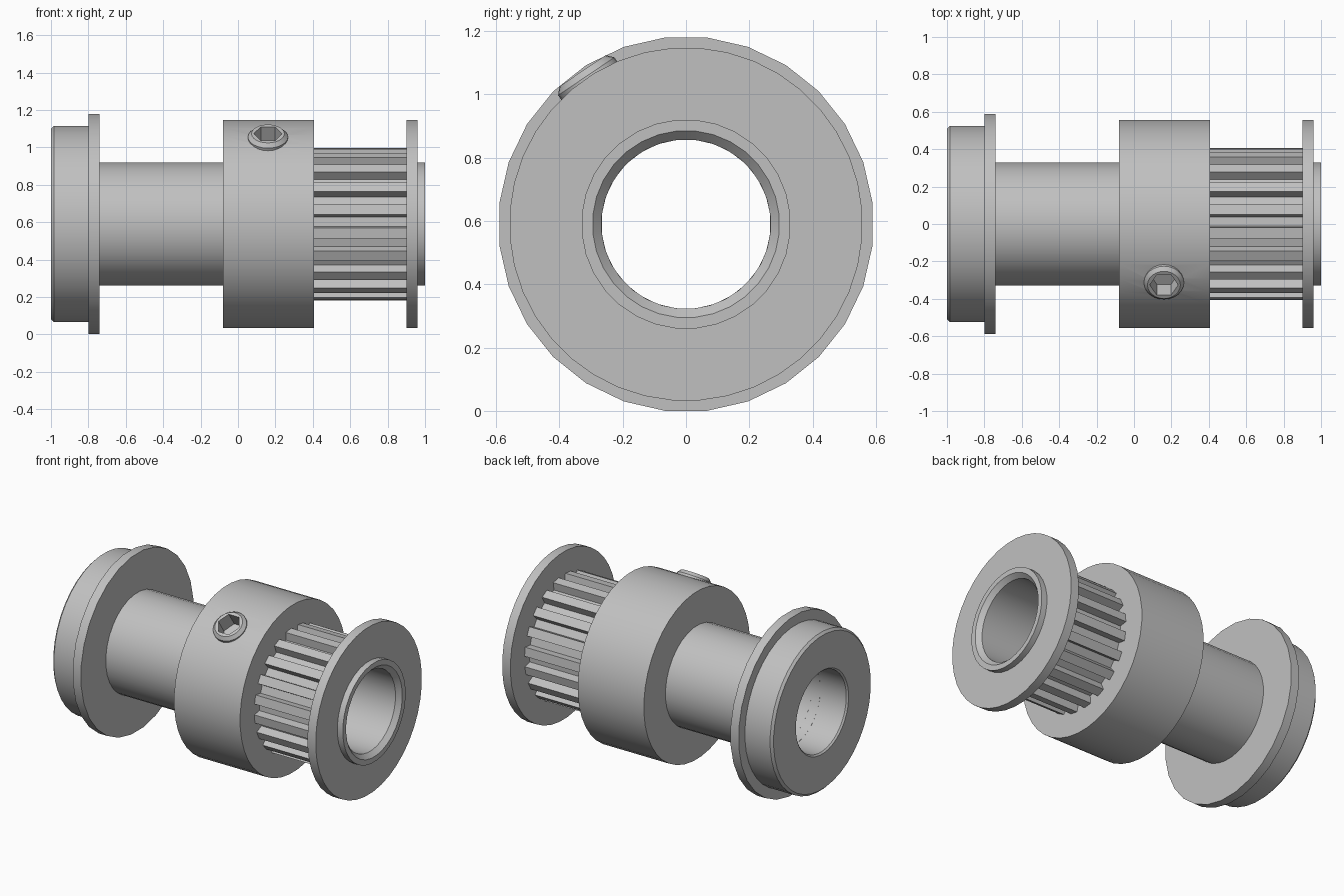
import bpy, bmesh
from math import sin, cos, pi, radians
from mathutils import Matrix, Vector

default = bpy.data.objects.get("Cube")
if default:
    bpy.data.objects.remove(default)

AXIS_Z = 0.59
BORE = 0.267
AXLE = Matrix.Translation((0, 0, AXIS_Z))

metal = bpy.data.materials.new("grey metal")
metal.use_nodes = True
grey = (0.53, 0.53, 0.53, 1)
metal.diffuse_color = grey
metal.node_tree.nodes["Principled BSDF"].inputs["Base Color"].default_value = grey


def loft(name, rings, matrix, solid=False):
    """Bridge matching rings; cap the ends if solid, else join last to first."""
    bm = bmesh.new()
    loops = [[bm.verts.new(p) for p in ring] for ring in rings]
    pairs = list(zip(loops, loops[1:]))
    if solid:
        bm.faces.new(loops[0])
        bm.faces.new(loops[-1])
    else:
        pairs.append((loops[-1], loops[0]))
    for a, b in pairs:
        for i in range(len(a)):
            j = (i + 1) % len(a)
            bm.faces.new((a[i], a[j], b[j], b[i]))
    bmesh.ops.recalc_face_normals(bm, faces=bm.faces)
    mesh = bpy.data.meshes.new(name)
    bm.to_mesh(mesh)
    bm.free()
    mesh.materials.append(metal)
    obj = bpy.data.objects.new(name, mesh)
    obj.matrix_world = matrix
    bpy.context.collection.objects.link(obj)
    return obj


def lathe(name, profile, sides, matrix=AXLE, phase=0.5, solid=False):
    """Spin an (x, radius) profile about the local x axis."""
    angles = [2 * pi * (i + phase) / sides for i in range(sides)]
    return loft(name, [[(x, r * cos(a), r * sin(a)) for a in angles]
                       for x, r in profile], matrix, solid)


def activate(obj):
    bpy.ops.object.select_all(action="DESELECT")
    obj.select_set(True)
    bpy.context.view_layer.objects.active = obj


def cut(obj, cutter):
    """Subtract the cutter and discard it."""
    cutter.hide_render = True
    activate(obj)
    mod = obj.modifiers.new("cut", "BOOLEAN")
    mod.operation = "DIFFERENCE"
    mod.solver = "EXACT"
    mod.object = cutter
    bpy.ops.object.modifier_apply(modifier=mod.name)
    bpy.data.objects.remove(cutter)


# Flanged end cap, bored through
end_cap = lathe("end_cap", [(-1, BORE + 0.01), (-1, 0.51), (-0.985, 0.525),
                            (-0.8, 0.525), (-0.8, BORE), (-0.99, BORE)], 40)
end_flange = lathe("end_flange", [(-0.8, BORE), (-0.8, 0.592),
                                  (-0.74, 0.592), (-0.74, BORE)], 28)

# Long sleeve with a countersunk right end
sleeve = lathe("sleeve", [(-0.74, BORE), (-0.74, 0.33), (1, 0.33),
                          (1, 0.295), (0.97, BORE)], 32)

# Clamping hub and outer flange
hub = lathe("hub", [(-0.08, 0.31), (-0.08, 0.557),
                    (0.405, 0.557), (0.405, 0.31)], 40)
outer_flange = lathe("outer_flange", [(0.9, 0.31), (0.9, 0.557),
                                      (0.96, 0.557), (0.96, 0.31)], 40)

# Toothed belt wheel
TEETH, TIP, ROOT = 20, 0.408, 0.355
pitch = 2 * pi / TEETH
outline = []
for t in range(TEETH):
    for share, r in ((-0.05, ROOT), (0, TIP), (0.45, TIP), (0.5, ROOT)):
        a = 0.124 + (t + share) * pitch
        outline.append((-r * cos(a), r * sin(a)))


def section(x, scale):
    return [(x, y * scale, z * scale) for y, z in outline]


belt_teeth = loft("belt_teeth", [section(0.4, 0.85), section(0.4, 1),
                                 section(0.905, 1), section(0.905, 0.85)], AXLE)

# Set screw leaning towards the front, with a hexagonal socket
tilt = radians(34)
out = Vector((0, -sin(tilt), cos(tilt)))
across = Vector((1, 0, 0))
screw_frame = Matrix((out, across, out.cross(across))).transposed().to_4x4()
screw_frame.translation = (0.16, 0, AXIS_Z)

screw_hole = lathe("screw_hole", [(0.4, 0.1), (0.7, 0.1)], 24,
                   screw_frame, 0, solid=True)
cut(hub, screw_hole)
set_screw = lathe("set_screw", [(0.39, 0.107), (0.562, 0.107), (0.583, 0.088)], 24,
                  screw_frame, 0, solid=True)
hex_socket = lathe("hex_socket", [(0.48, 0.076), (0.7, 0.076)], 6,
                   screw_frame, 0, solid=True)
cut(set_screw, hex_socket)

for obj in (end_cap, end_flange, sleeve, hub, outer_flange, belt_teeth, set_screw):
    activate(obj)
    bpy.ops.object.shade_smooth_by_angle(angle=radians(25))
